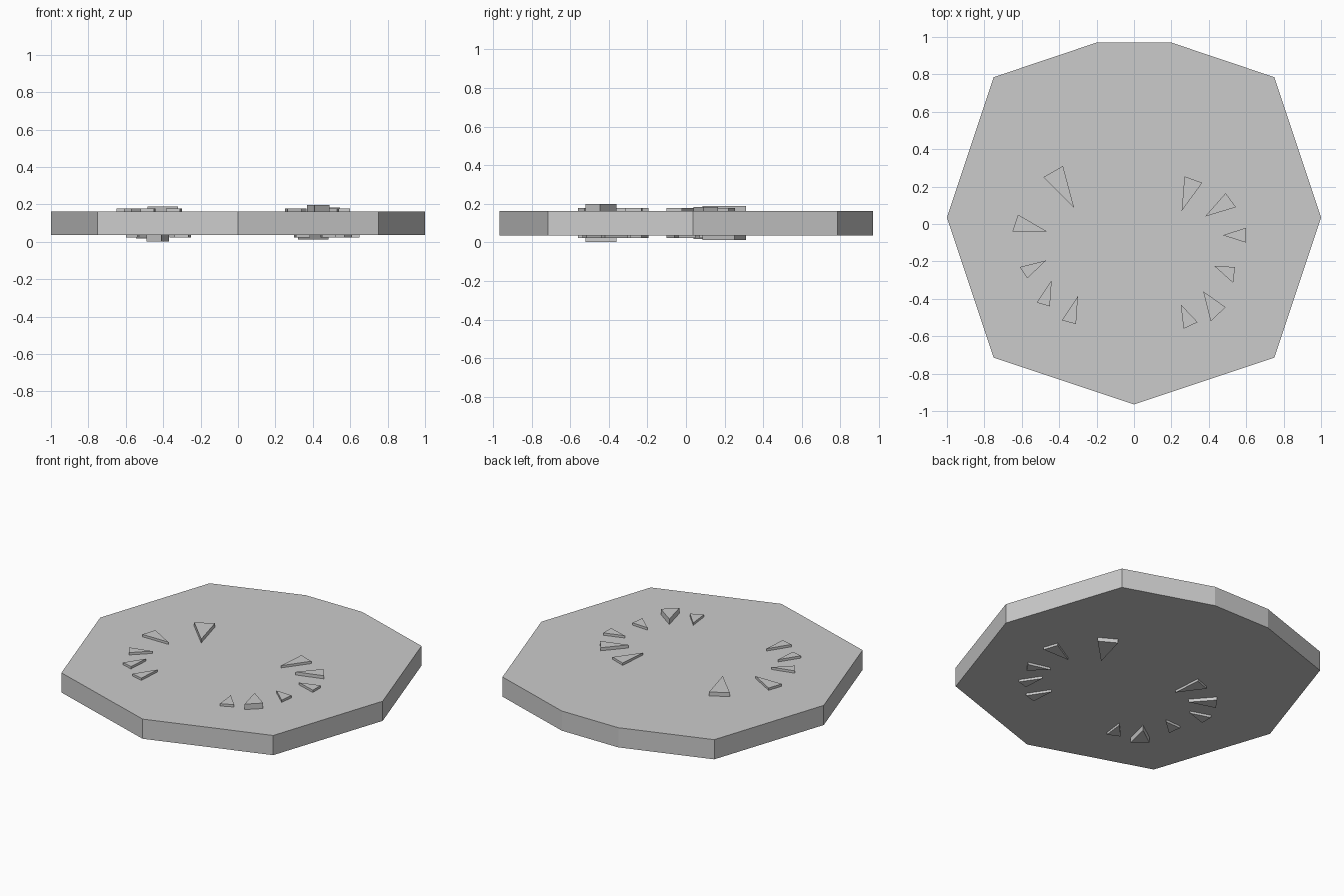
import bpy
import bmesh

cube = bpy.data.objects.get("Cube")
if cube:
    bpy.data.objects.remove(cube, do_unlink=True)

GREY = (0.6, 0.6, 0.6, 1.0)
stone = bpy.data.materials.new("plain grey")
stone.use_nodes = True
stone.diffuse_color = GREY
stone.node_tree.nodes["Principled BSDF"].inputs["Base Color"].default_value = GREY

MIDDLE = 0.1        # height of the slab's centre plane
HALF = 0.063        # half thickness of the slab


def prism(name, outline, low, high):
    """Extrude a flat outline between two heights."""
    bm = bmesh.new()
    face = bm.faces.new([bm.verts.new((x, y, low)) for x, y in outline])
    extruded = bmesh.ops.extrude_face_region(bm, geom=[face])["geom"]
    top = [v for v in extruded if isinstance(v, bmesh.types.BMVert)]
    bmesh.ops.translate(bm, verts=top, vec=(0, 0, high - low))
    bmesh.ops.recalc_face_normals(bm, faces=bm.faces)
    mesh = bpy.data.meshes.new(name)
    bm.to_mesh(mesh)
    bm.free()
    mesh.materials.append(stone)
    obj = bpy.data.objects.new(name, mesh)
    bpy.context.collection.objects.link(obj)
    return obj


# Slab: a faceted outline, mirrored left to right
right_half = [(0.2, 0.97), (0.75, 0.785), (1, 0.035), (0.75, -0.715)]
left_half = [(-x, y) for x, y in reversed(right_half)]
prism("slab", right_half + [(0, -0.965)] + left_half,
      MIDDLE - HALF, MIDDLE + HALF)

# Raised wedges around an open ring: three corners and the height of each
wedges = [
    ((-0.38, 0.31), (-0.485, 0.25), (-0.32, 0.085), 0.025),
    ((-0.62, 0.05), (-0.65, -0.04), (-0.465, -0.04), 0.015),
    ((-0.61, -0.23), (-0.47, -0.195), (-0.57, -0.29), 0.015),
    ((-0.44, -0.3), (-0.52, -0.42), (-0.45, -0.44), 0.015),
    ((-0.3, -0.385), (-0.385, -0.515), (-0.31, -0.535), 0.015),
    ((0.27, 0.255), (0.365, 0.22), (0.255, 0.07), 0.015),
    ((0.49, 0.165), (0.545, 0.09), (0.38, 0.04), 0.02),
    ((0.6, -0.02), (0.6, -0.1), (0.475, -0.06), 0.015),
    ((0.43, -0.225), (0.54, -0.23), (0.53, -0.315), 0.015),
    ((0.37, -0.36), (0.49, -0.445), (0.41, -0.52), 0.035),
    ((0.25, -0.43), (0.34, -0.525), (0.265, -0.56), 0.015),
]

# The underside repeats the ring, turned over about the y axis
for number, (*corners, rise) in enumerate(wedges, 1):
    prism(f"top_wedge_{number}", corners,
          MIDDLE + HALF - 0.01, MIDDLE + HALF + rise)
    flipped = [(-x, y) for x, y in corners]
    prism(f"bottom_wedge_{number}", flipped,
          MIDDLE - HALF - rise, MIDDLE - HALF + 0.01)
